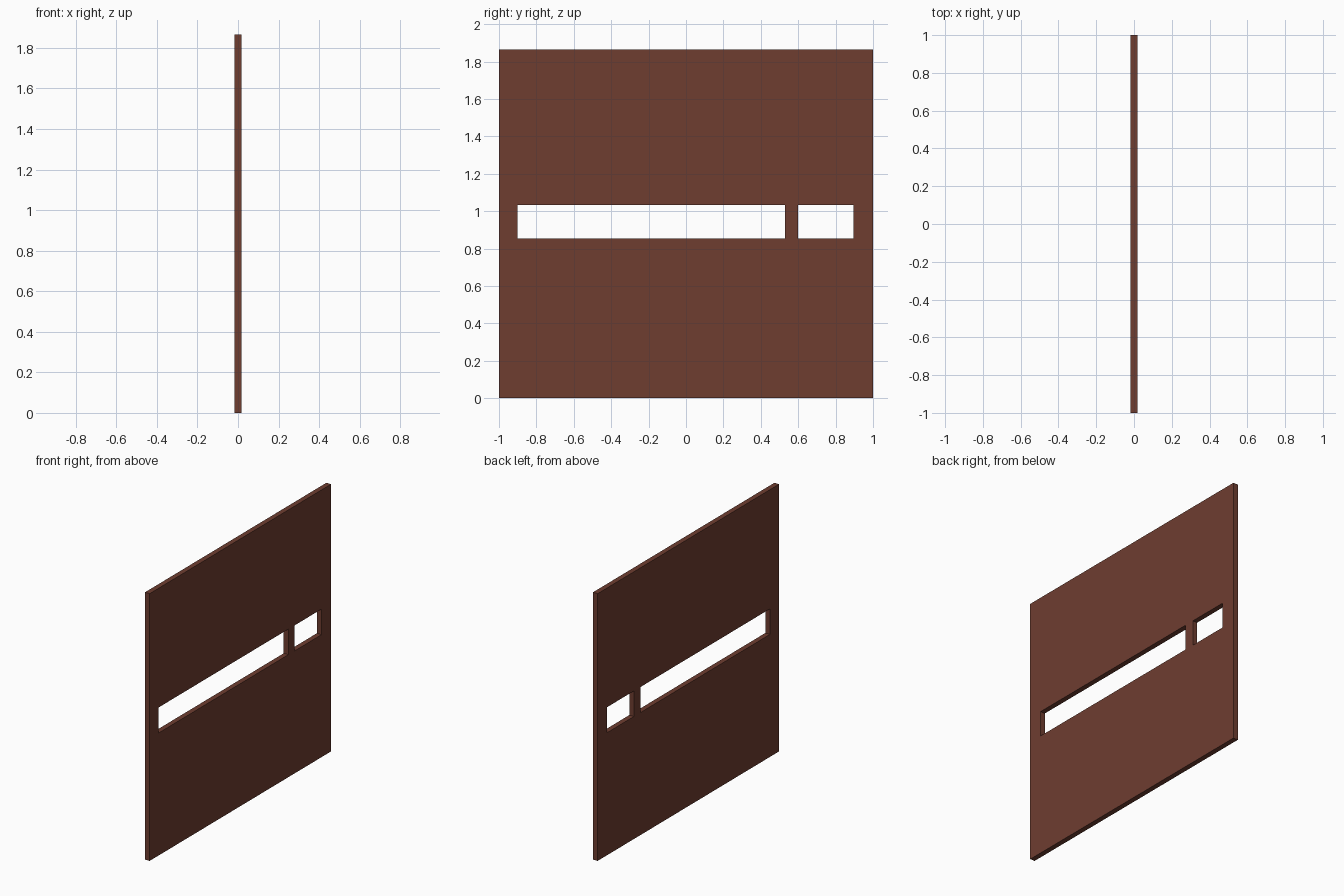
import bpy, bmesh

if "Cube" in bpy.data.objects:
    bpy.data.objects.remove(bpy.data.objects["Cube"])

THICKNESS = 0.036
# Grid lines of the panel; the middle row holds the two openings
YS = [-1.0, -0.90, 0.53, 0.60, 0.895, 1.0]
ZS = [0.0, 0.855, 1.033, 1.865]
OPENINGS = {(1, 1), (3, 1)}  # (column, row)

# Panel sheet with two rectangular openings
bm = bmesh.new()
grid = [[bm.verts.new((0, y, z)) for z in ZS] for y in YS]
for i in range(len(YS) - 1):
    for j in range(len(ZS) - 1):
        if (i, j) not in OPENINGS:
            bm.faces.new((grid[i][j], grid[i + 1][j], grid[i + 1][j + 1], grid[i][j + 1]))
mesh = bpy.data.meshes.new("slotted_panel")
bm.to_mesh(mesh)
bm.free()
panel = bpy.data.objects.new("slotted_panel", mesh)
bpy.context.collection.objects.link(panel)

# Thickness, centred on x = 0
solid = panel.modifiers.new("thickness", 'SOLIDIFY')
solid.thickness = THICKNESS
solid.offset = 0

# Reddish brown finish
mat = bpy.data.materials.new("brown")
mat.diffuse_color = (0.156, 0.047, 0.030, 1)
mat.use_nodes = True
mat.node_tree.nodes["Principled BSDF"].inputs["Base Color"].default_value = mat.diffuse_color
mesh.materials.append(mat)
